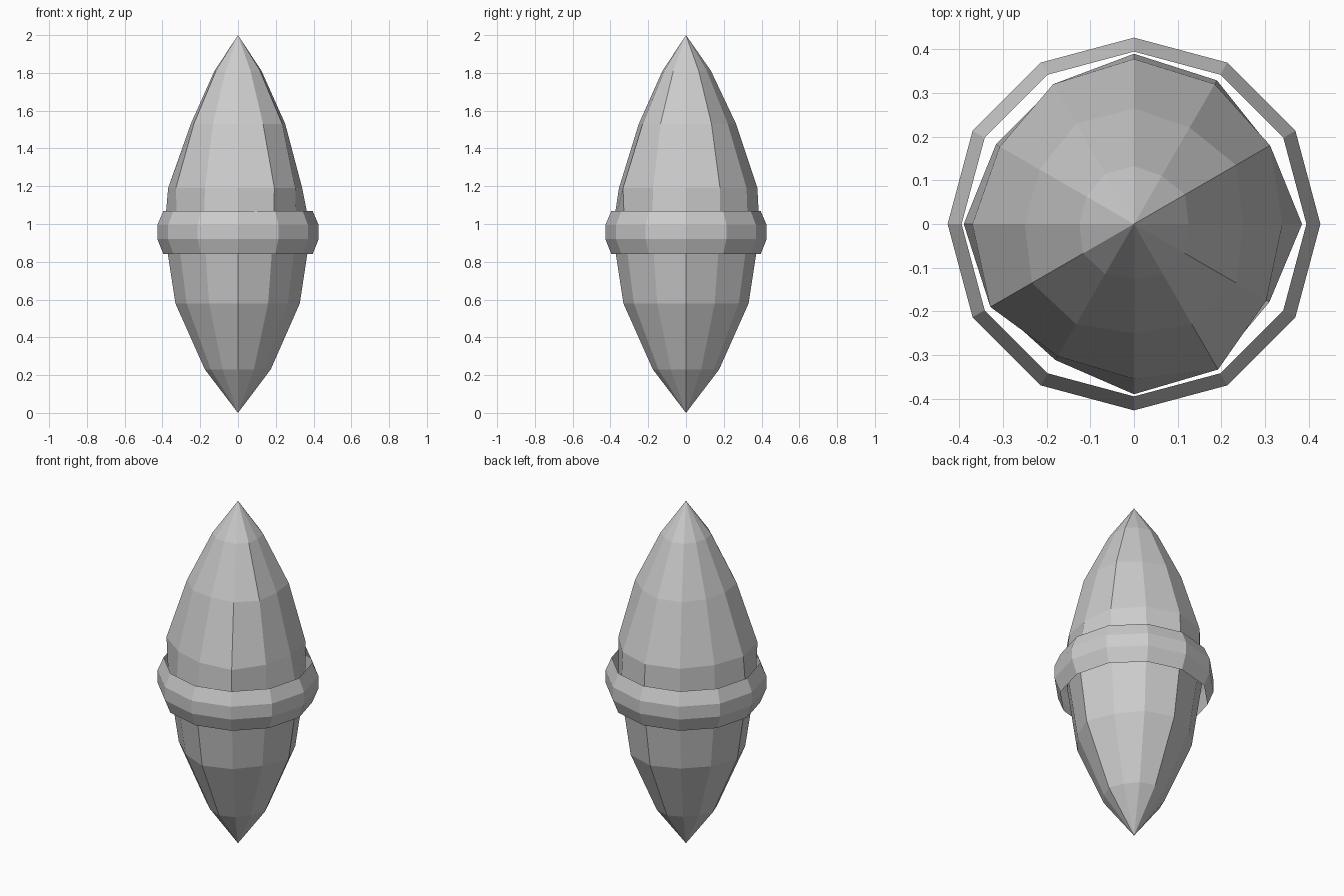
import bpy, bmesh
from math import sin, cos, tau

SIDES = 12

default = bpy.data.objects.get("Cube")
if default:
    bpy.data.objects.remove(default, do_unlink=True)

# One plain grey for everything
grey = bpy.data.materials.new("plain_grey")
grey.use_nodes = True
grey.diffuse_color = (0.6, 0.6, 0.6, 1)
shader = next(n for n in grey.node_tree.nodes if n.type == 'BSDF_PRINCIPLED')
shader.inputs["Base Color"].default_value = grey.diffuse_color


def add_loop(bm, radii, z):
    """A loop of vertices, one radius per spoke."""
    verts = []
    for i, radius in enumerate(radii):
        angle = tau * i / SIDES
        verts.append(bm.verts.new((radius * cos(angle), radius * sin(angle), z)))
    return verts


def bridge(bm, lower, upper):
    """Quads between two loops."""
    for i in range(SIDES):
        j = (i + 1) % SIDES
        bm.faces.new((lower[i], lower[j], upper[j], upper[i]))


def loft(name, levels, bottom=None, top=None):
    """Skin a stack of loops, closed by a point at either end if given."""
    bm = bmesh.new()
    loops = [add_loop(bm, radii, z) for radii, z in levels]
    for lower, upper in zip(loops, loops[1:]):
        bridge(bm, lower, upper)
    for height, loop, flip in ((bottom, loops[0], True), (top, loops[-1], False)):
        if height is None:
            continue
        tip = bm.verts.new((0, 0, height))
        for i in range(SIDES):
            a, b = loop[i], loop[(i + 1) % SIDES]
            bm.faces.new((b, a, tip) if flip else (a, b, tip))
    mesh = bpy.data.meshes.new(name)
    bm.to_mesh(mesh)
    bm.free()
    mesh.materials.append(grey)
    obj = bpy.data.objects.new(name, mesh)
    bpy.context.collection.objects.link(obj)
    return obj


def scaled(radii, factor):
    return [radius * factor for radius in radii]


# Irregular outlines, counted counter-clockwise from +x
waist = [.385, .358, .38, .39, .365, .365, .39, .37, .36, .39, .375, .358]
shoulder = [.34, .36, .37, .378, .37, .355, .37, .38, .35, .355, .385, .35]
neck = [.25, .27, .255, .265, .265, .25, .25, .27, .265, .25, .265, .27]

# Faceted pointed body
loft("pointed_body", [
    (scaled(waist, .45), .23),
    (scaled(waist, .85), .58),
    (waist, .96),
    (shoulder, 1.19),
    (neck, 1.53),
    (scaled(neck, .5), 1.81),
], bottom=0, top=2)

# Bevelled band standing clear of the waist
band_profile = [(.395, .84), (.427, .92), (.427, .995), (.395, 1.07)]
loft("waist_band", [([radius] * SIDES, z) for radius, z in band_profile])
